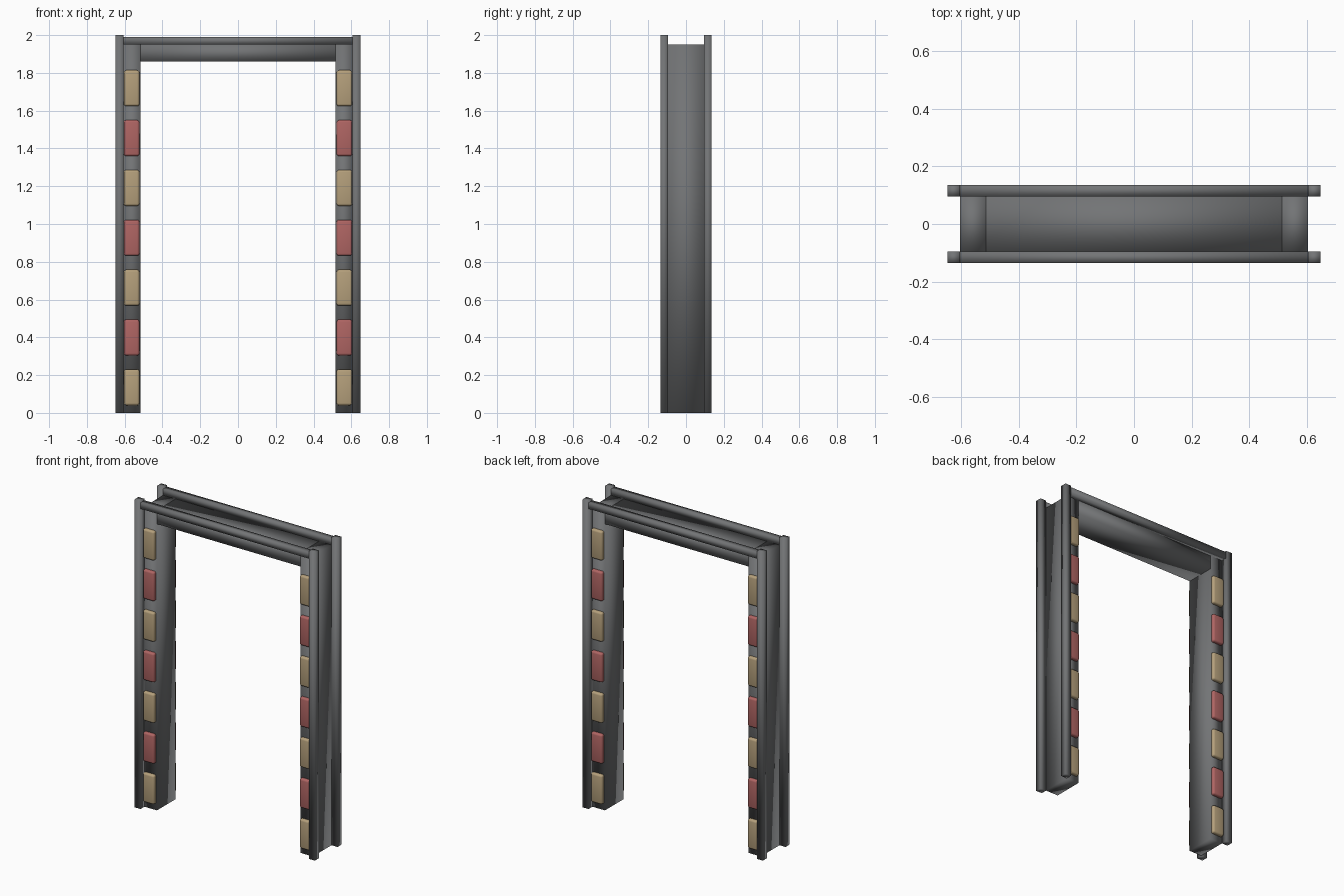
import bpy
import bmesh

old = bpy.data.objects.get("Cube")
if old:
    bpy.data.objects.remove(old, do_unlink=True)


def make_material(name, rgb):
    mat = bpy.data.materials.new(name)
    mat.use_nodes = True
    color = (*rgb, 1.0)
    mat.diffuse_color = color
    mat.node_tree.nodes["Principled BSDF"].inputs["Base Color"].default_value = color
    return mat


GREY = make_material("grey_metal", (0.17, 0.175, 0.18))
TAN = make_material("tan_lamp", (0.46, 0.35, 0.20))
RED = make_material("red_lamp", (0.43, 0.13, 0.125))


def box(name, low, high, mat, bevel=0.0):
    """Smooth-shaded box between two corners, with optional rounded edges."""
    mesh = bpy.data.meshes.new(name)
    bm = bmesh.new()
    bmesh.ops.create_cube(bm, size=1)
    for v in bm.verts:
        for i in range(3):
            v.co[i] = (low[i] + high[i]) / 2 + v.co[i] * (high[i] - low[i])
    if bevel:
        bmesh.ops.bevel(bm, geom=bm.edges[:], offset=bevel, segments=3,
                        profile=0.5, affect='EDGES')
    for f in bm.faces:
        f.smooth = True
    bm.to_mesh(mesh)
    bm.free()
    mesh.materials.append(mat)
    obj = bpy.data.objects.new(name, mesh)
    bpy.context.collection.objects.link(obj)
    return obj


def mirrored_box(name, sx, sy, x, y, z, mat, bevel=0.0):
    """Box whose x and y ranges are flipped by the given signs."""
    xs = sorted(sx * v for v in x)
    ys = sorted(sy * v for v in y)
    return box(name, (xs[0], ys[0], z[0]), (xs[1], ys[1], z[1]), mat, bevel)


INNER, OUTER, EDGE = 0.515, 0.605, 0.648
DEPTH, FACE = 0.096, 0.136
TOP = 1.95

# Crossbeam between the side panels
box("crossbeam", (-INNER, -DEPTH, 1.86), (INNER, DEPTH, TOP), GREY)

for sx, side in ((1, "left"), (-1, "right")):
    # Upright side panel
    mirrored_box(f"{side}_panel", sx, 1, (INNER, OUTER), (-DEPTH, DEPTH), (0, TOP), GREY)
    for sy, end in ((-1, "front"), (1, "back")):
        # Corner post
        mirrored_box(f"{side}_{end}_post", sx, sy, (OUTER, EDGE), (DEPTH, FACE), (0, 2), GREY)
        # Column of alternating indicator lamps
        for i in range(7):
            z = 0.04 + i * 0.264
            mirrored_box(f"{side}_{end}_lamp_{i + 1}", sx, sy, (0.522, 0.604),
                         (0.08, 0.118), (z, z + 0.19), RED if i % 2 else TAN, 0.012)

# Top rails joining the posts
for sy, end in ((-1, "front"), (1, "back")):
    mirrored_box(f"{end}_top_rail", 1, sy, (-OUTER, OUTER), (DEPTH, FACE), (TOP, 1.99), GREY)
